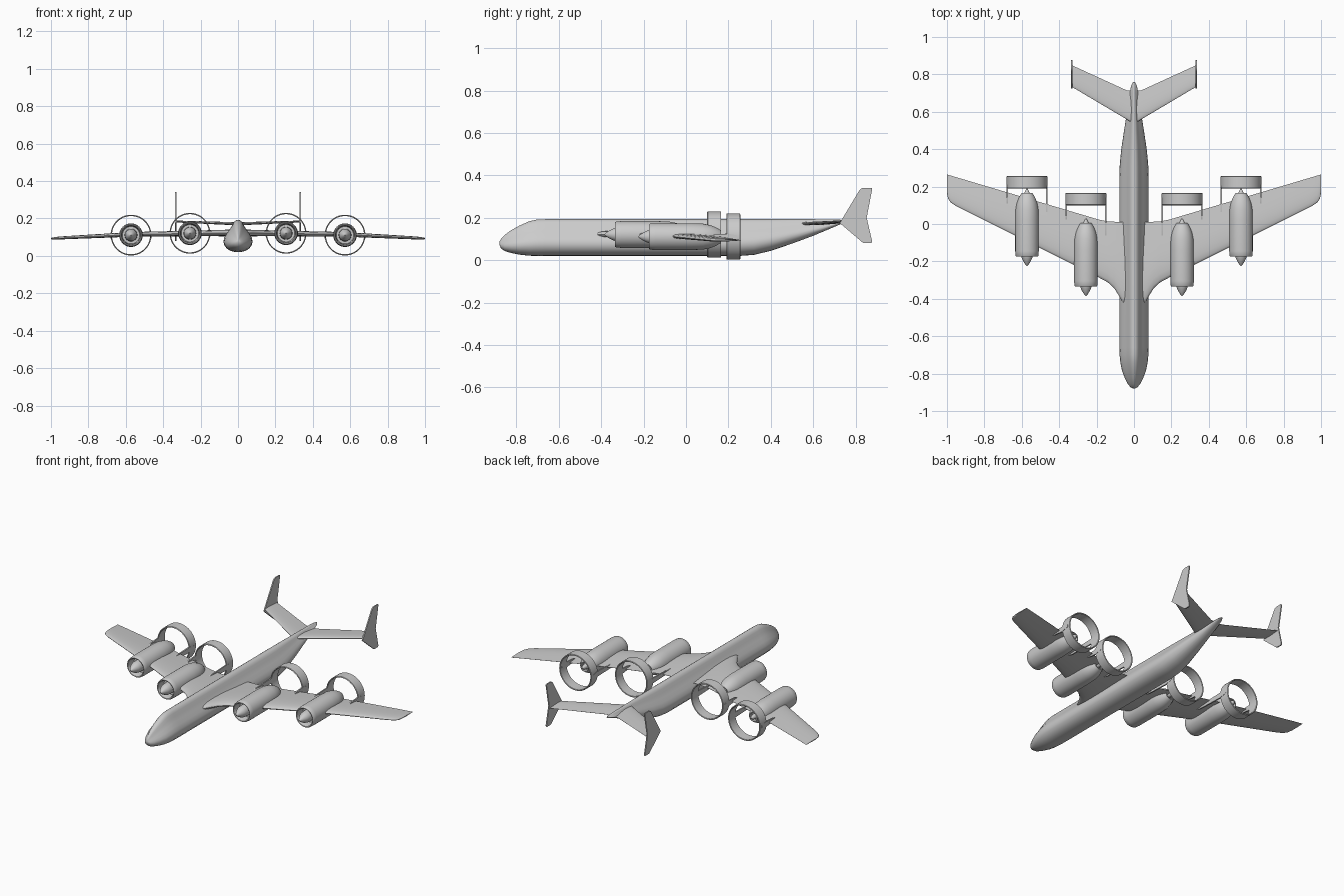
import bpy, bmesh, math


def finish(name, bm, mirror=True, angle=35):
    bmesh.ops.remove_doubles(bm, verts=bm.verts, dist=1e-5)
    bmesh.ops.recalc_face_normals(bm, faces=bm.faces)
    mesh = bpy.data.meshes.new(name)
    bm.to_mesh(mesh)
    bm.free()
    ob = bpy.data.objects.new(name, mesh)
    bpy.context.collection.objects.link(ob)
    bpy.ops.object.select_all(action='DESELECT')
    ob.select_set(True)
    bpy.context.view_layer.objects.active = ob
    bpy.ops.object.shade_smooth_by_angle(angle=math.radians(angle))
    if mirror:
        ob.modifiers.new("Mirror", 'MIRROR').use_axis[0] = True
    return ob


def loft(name, sections, caps=True, **kw):
    bm = bmesh.new()
    rings = [[bm.verts.new(p) for p in s] for s in sections]
    n = len(rings[0])
    for a, b in zip(rings, rings[1:]):
        for i in range(n):
            bm.faces.new((a[i], a[(i + 1) % n], b[(i + 1) % n], b[i]))
    if caps:
        bm.faces.new(rings[0])
        bm.faces.new(rings[-1])
    return finish(name, bm, **kw)


def lathe(name, profile, x, y, z, caps=True, n=48):
    # profile of (offset along y, radius) spun about the y axis
    secs = [[(x + r * math.cos(2 * math.pi * i / n), y + dy,
              z + r * math.sin(2 * math.pi * i / n)) for i in range(n)]
            for dy, r in profile]
    return loft(name, secs, caps=caps)


FOIL = [(0, 0), (.015, .2), (.05, .34), (.15, .47), (.3, .5), (.5, .43),
        (.75, .22), (1, .02)]


def wing(name, stations):
    # station: x, leading y, trailing y, z, thickness
    secs = []
    for x, le, te, z, t in stations:
        up = [(x, le + (te - le) * c, z + t * h) for c, h in FOIL]
        low = [(x, le + (te - le) * c, z - t * h) for c, h in FOIL[:0:-1]]
        secs.append(up + low)
    return loft(name, secs)


def plate(name, pts, x, t):
    # thin plate: (y, z) outline with thickness along x
    return loft(name, [[(x - t / 2, y, z) for y, z in pts],
                       [(x + t / 2, y, z) for y, z in pts]])


# Fuselage: teardrop section with a narrow spine
TEAR = [(0, 0), (.01, .25), (.04, .5), (.1, .74), (.2, .93), (.32, 1), (.44, .95),
        (.56, .8), (.68, .61), (.8, .43), (.9, .32), (.96, .22), (.99, .11), (1, 0)]
BODY = [(-.88, .072, .086, .006), (-.872, .055, .101, .019), (-.855, .043, .119, .033),
        (-.825, .034, .141, .049), (-.785, .026, .163, .064), (-.74, .021, .183, .073),
        (-.70, .02, .192, .077), (-.66, .02, .193, .078), (.25, .02, .193, .078),
        (.32, .025, .193, .076), (.4, .044, .193, .068), (.5, .078, .193, .053),
        (.6, .115, .193, .037), (.7, .157, .192, .024), (.74, .174, .19, .015),
        (.76, .18, .186, .005)]
secs = []
for y, z0, z1, w in BODY:
    right = [(w * h, y, z0 + (z1 - z0) * t) for t, h in TEAR]
    secs.append(right + [(-px, py, pz) for px, py, pz in right[-2:0:-1]])
loft("fuselage", secs, mirror=False, angle=50)

# Main wing with root fillet and rounded tip
wing("main_wing", [
    (0, -.43, .01, .122, .036), (.06, -.42, .01, .122, .036), (.08, -.385, .011, .122, .035),
    (.105, -.345, .012, .122, .034), (.14, -.312, .014, .122, .032),
    (.19, -.285, .024, .121, .03), (.57, -.095, .137, .115, .025),
    (.95, .095, .25, .096, .016), (.98, .115, .259, .094, .013),
    (.994, .135, .263, .093, .01), (1, .165, .265, .093, .005)])

# Tailplane and tip fins
wing("tailplane", [(0, .535, .71, .172, .016), (.04, .56, .715, .173, .016),
                   (.335, .735, .85, .184, .01)])
plate("tail_fin", [(.725, .175), (.815, .325), (.823, .336), (.835, .341), (.875, .341),
                   (.878, .335), (.852, .2), (.878, .088), (.874, .08), (.84, .08),
                   (.832, .084)], .333, .007)

# Engines: x, nacelle front y, z, strut start y for inboard and outboard arm
NACELLE = [(.05, .02), (.05, .046), (.012, .049), (.002, .053), (0, .057), (.006, .061),
           (.03, .063), (.2, .063), (.255, .061), (.29, .054), (.315, .044), (.333, .034),
           (.34, .029), (.34, .025), (.32, .023), (.32, .014)]
SPINNER = [(.052, .034), (.005, .032), (-.01, .027), (-.028, .018), (-.042, .009),
           (-.049, .002)]
for label, x, y, z, arms in (("inner", .257, -.335, .121, (-.09, .01)),
                             ("outer", .572, -.175, .111, (-.02, .09))):
    lathe(label + "_nacelle", NACELLE, x, y, z)
    lathe(label + "_spinner", SPINNER, x, y, z)
    lathe(label + "_exhaust_cone", [(.315, .016), (.345, .013), (.365, .002)], x, y, z, n=24)
    # Ring duct behind the nacelle
    y0 = y + (.435 if label == "inner" else .365)
    lathe(label + "_ring_duct", [(0, .105), (.003, .109), (.064, .109), (.066, .105),
                                 (.064, .102), (.003, .102), (0, .105)],
          x, y0, z, caps=False, n=64)
    # Side arms joining the wing to the ring
    for side, start in zip((-1, 1), arms):
        plate(label + "_ring_arm", [(start, z - .004), (start + .03, z + .008),
                                    (y0 + .01, z + .014), (y0 + .05, z + .006),
                                    (y0 + .05, z - .01), (y0, z - .018),
                                    (start + .04, z - .012)],
              x + side * .1055, .008)
